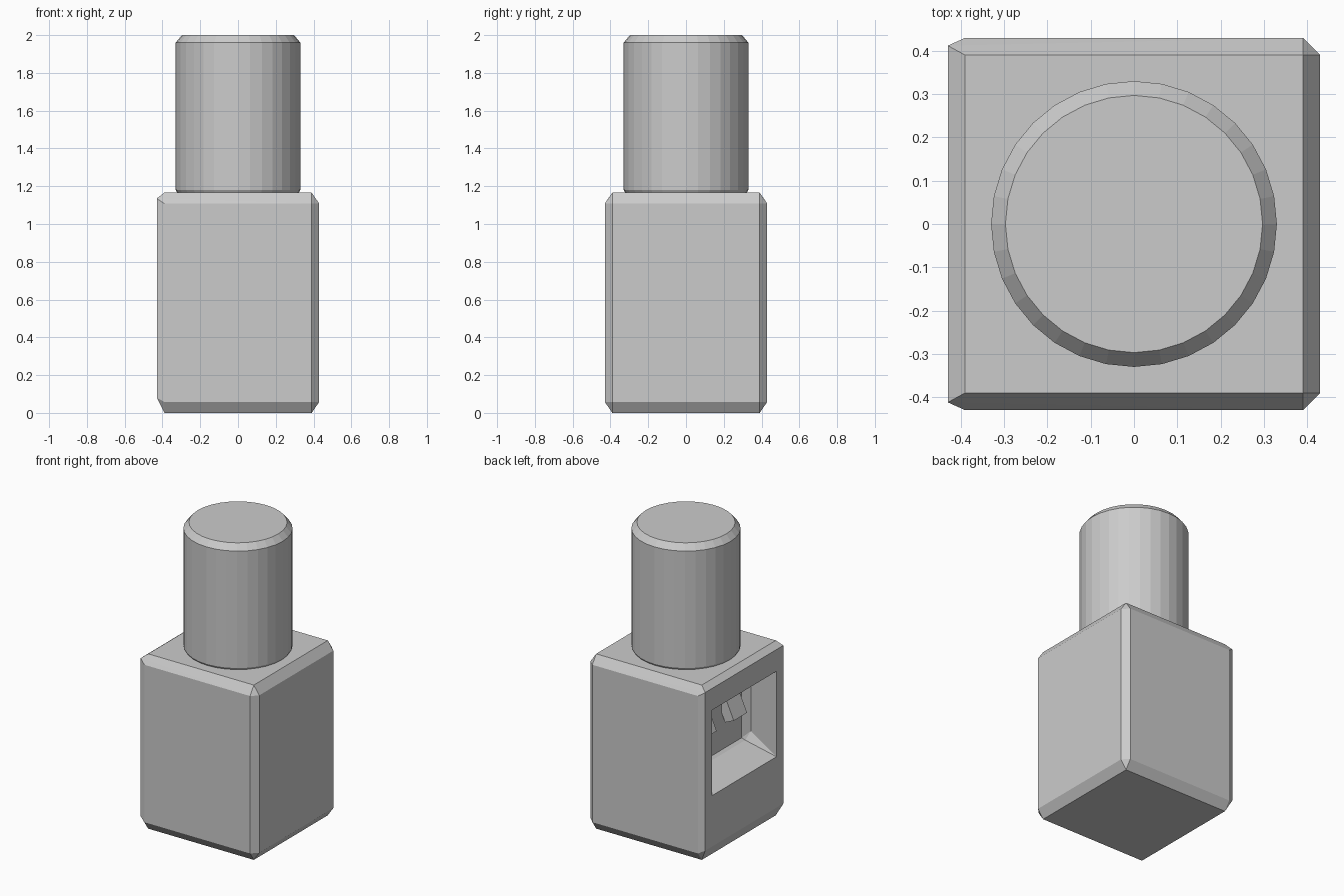
import bpy, bmesh, math

if "Cube" in bpy.data.objects:
    bpy.data.objects.remove(bpy.data.objects["Cube"])


def make_object(name, bm):
    bmesh.ops.recalc_face_normals(bm, faces=bm.faces[:])
    mesh = bpy.data.meshes.new(name)
    bm.to_mesh(mesh)
    bm.free()
    ob = bpy.data.objects.new(name, mesh)
    bpy.context.collection.objects.link(ob)
    return ob


def hull(name, points):
    """Convex faceted block; each point is mirrored over y, z pairs give low/high."""
    bm = bmesh.new()
    for x, y, low, high in points:
        for s in (-1, 1):
            for z in (low, high):
                bm.verts.new((x, s * y, z))
    bmesh.ops.convex_hull(bm, input=bm.verts[:])
    bmesh.ops.dissolve_limit(bm, angle_limit=math.radians(1),
                             verts=bm.verts[:], edges=bm.edges[:])
    return make_object(name, bm)


def turned(name, profile, sides=32):
    bm = bmesh.new()
    rings = [[bm.verts.new((r * math.cos(2 * math.pi * i / sides),
                            r * math.sin(2 * math.pi * i / sides), z))
              for i in range(sides)] for r, z in profile]
    for a, b in zip(rings, rings[1:]):
        for i in range(sides):
            j = (i + 1) % sides
            bm.faces.new((a[i], a[j], b[j], b[i]))
    bm.faces.new(rings[0][::-1])
    bm.faces.new(rings[-1])
    return make_object(name, bm)


# Chamfered block, with a shallower chamfer around the socket face (-x)
body = hull("socket_body", [
    (0.43, 0.39, 0.058, 1.108),
    (0.39, 0.43, 0.058, 1.108), (0.39, 0.39, 0.0, 1.166),
    (-0.39, 0.43, 0.058, 1.108), (-0.39, 0.39, 0.0, 1.166),
    (-0.43, 0.412, 0.08, 1.135)])

# Socket recess with sloped lip and chamfered corners
cutter = hull("socket_cutter", [
    (-0.50, 0.34, 0.42, 0.99), (-0.43, 0.34, 0.42, 0.99),
    (-0.39, 0.34, 0.54, 0.87), (-0.39, 0.31, 0.486, 0.924),
    (-0.24, 0.34, 0.54, 0.87), (-0.22, 0.31, 0.486, 0.924),
    (-0.20, 0.30, 0.50, 0.91)])
cutter.hide_render = True
cutter.hide_viewport = True
mod = body.modifiers.new("socket", 'BOOLEAN')
mod.operation = 'DIFFERENCE'
mod.solver = 'EXACT'
mod.object = cutter

# Slanted contacts inside the socket
for side, y in (("left", 0.16), ("right", -0.16)):
    bpy.ops.mesh.primitive_cube_add(size=1, location=(-0.217, y, 0.795),
                                    rotation=(0, math.radians(24), 0))
    contact = bpy.context.object
    contact.name = "contact_" + side
    contact.scale = (0.07, 0.14, 0.2)

# Round plug on top
turned("round_plug", [(0.318, 1.16), (0.33, 1.18), (0.33, 1.96), (0.297, 2.0)])
